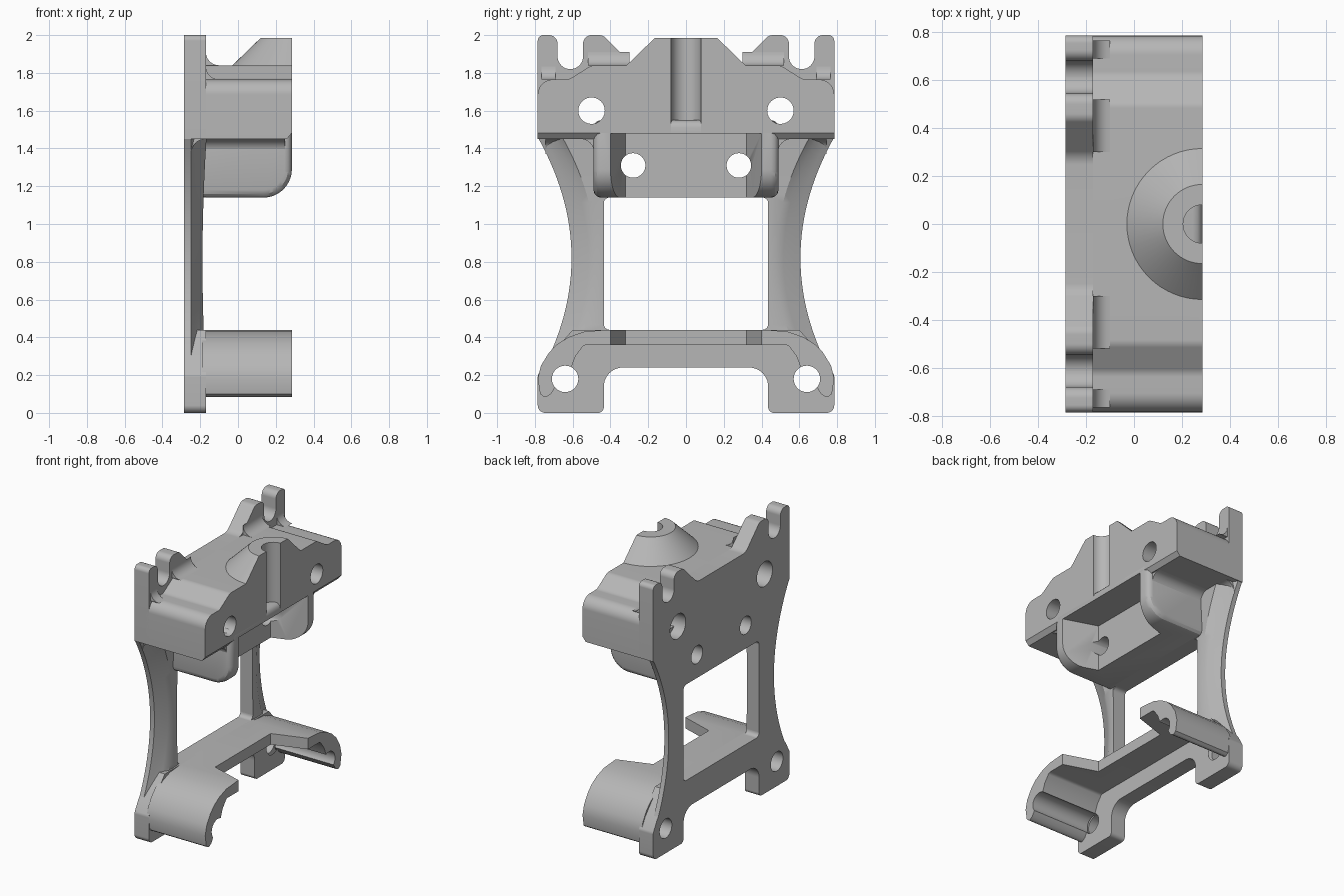
import bpy, bmesh, math
from mathutils import Vector

if "Cube" in bpy.data.objects:
    bpy.data.objects.remove(bpy.data.objects["Cube"], do_unlink=True)

grey = bpy.data.materials.new("machined grey")
grey.use_nodes = True
COLOUR = (0.47, 0.47, 0.47, 1)
grey.diffuse_color = COLOUR
grey.node_tree.nodes["Principled BSDF"].inputs["Base Color"].default_value = COLOUR

BACK, FACE, FRONT = -0.285, -0.17, 0.285
parts = []


def make(name, bm, keep=True):
    bmesh.ops.recalc_face_normals(bm, faces=bm.faces)
    mesh = bpy.data.meshes.new(name)
    bm.to_mesh(mesh)
    bm.free()
    mesh.materials.append(grey)
    obj = bpy.data.objects.new(name, mesh)
    bpy.context.collection.objects.link(obj)
    if keep:
        parts.append(obj)
    return obj


def rounded(points, steps=8):
    """Outline with an optional radius as third value of a corner."""
    out = []
    for i, p in enumerate(points):
        c = Vector(p[:2])
        if len(p) < 3:
            out.append(tuple(c))
            continue
        u = (Vector(points[i - 1][:2]) - c).normalized()
        v = (Vector(points[(i + 1) % len(points)][:2]) - c).normalized()
        half = u.angle(v) / 2
        centre = c + (u + v).normalized() * p[2] / math.sin(half)
        a = c + u * p[2] / math.tan(half) - centre
        b = c + v * p[2] / math.tan(half) - centre
        for k in range(steps + 1):
            t = k / steps
            d = a.lerp(b, t).normalized() * p[2]
            out.append(tuple(centre + d))
    return out


def mirrored(half):
    """Close a half outline that starts and ends on the centre line."""
    pts = rounded(half)
    return pts + [(-y, z) for y, z in reversed(pts) if y > 1e-6]


def prism(name, pts, axis, lo, hi, keep=True):
    place = {"X": lambda p, h: (h, p[0], p[1]),
             "Y": lambda p, h: (p[0], h, p[1]),
             "Z": lambda p, h: (p[0], p[1], h)}[axis]
    bm = bmesh.new()
    rings = [[bm.verts.new(place(p, h)) for p in pts] for h in (lo, hi)]
    for ring in rings:
        bm.faces.new(ring)
    n = len(pts)
    for i in range(n):
        j = (i + 1) % n
        bm.faces.new((rings[0][i], rings[0][j], rings[1][j], rings[1][i]))
    return make(name, bm, keep)


def circle(cx, cy, r, n=40):
    return [(cx + r * math.cos(2 * math.pi * i / n),
             cy + r * math.sin(2 * math.pi * i / n)) for i in range(n)]


def cove(a, b, sa, sb, r, n=8):
    """Concave corner filler outline."""
    ts = [math.pi / 2 * i / n for i in range(n + 1)]
    return [(a, b)] + [(a + sa * r * (1 - math.cos(t)),
                        b + sb * r * (1 - math.sin(t))) for t in ts]


def bake(obj):
    graph = bpy.context.evaluated_depsgraph_get()
    mesh = bpy.data.meshes.new_from_object(obj.evaluated_get(graph))
    obj.modifiers.clear()
    obj.data = mesh


def cut(cutter, *targets):
    for obj in targets:
        mod = obj.modifiers.new("cut", "BOOLEAN")
        mod.operation, mod.solver, mod.object = "DIFFERENCE", "EXACT", cutter
        bake(obj)
    bpy.data.objects.remove(cutter, do_unlink=True)


# Back plate: upper panel with slotted ears, lower panel with feet
upper_panel = prism("upper_panel", mirrored([
    (0, 1.14), (.46, 1.14), (.46, 1.45), (.785, 1.45), (.785, 2, .03),
    (.68, 2, .045), (.68, 1.82, .067), (.545, 1.82, .067), (.545, 2, .045),
    (.44, 2, .05), (.28, 1.84, .08), (0, 1.84)]), "X", BACK, FACE)
lower_panel = prism("lower_panel", mirrored([
    (0, .24), (.435, .24, .1), (.435, 0, .03), (.785, 0, .04), (.785, .2, .04),
    (.74, .28), (.6, .44), (0, .44)]), "X", BACK, FACE)

# Waisted side posts, thinner toward the outside
for side, word in ((1, "left"), (-1, "right")):
    bm = bmesh.new()
    rows = []
    for i in range(29):
        z = .25 + 1.21 * i / 28
        outer = .606 + .437 * (z - .82) ** 2
        face = -.188 + .05 * (z - .8) ** 2
        section = [(BACK, .435), (BACK, outer), (-.25, outer),
                   (-.235, outer - .03), (-.205, outer - .09),
                   (face, outer - .13), (face, .435)]
        rows.append([bm.verts.new((x, side * y, z)) for x, y in section])
    for lo, hi in zip(rows, rows[1:]):
        for k in range(len(lo)):
            m = (k + 1) % len(lo)
            bm.faces.new((lo[k], lo[m], hi[m], hi[k]))
    bm.faces.new(rows[0])
    bm.faces.new(rows[-1])
    make("side_post_" + word, bm)

# Upper block with stepped shoulders
top_block = prism("top_block", mirrored([
    (0, 1.45), (.785, 1.45), (.785, 1.765, .08), (.62, 1.765, .06),
    (.5, 1.84, .06), (0, 1.84)]), "X", FACE - .02, FRONT)
cut(prism("lip_cutter", [(.25, 1.44), (.3, 1.44), (.3, 1.5)], "Y", -1, 1, False),
    top_block)

# Rounded clamp block below it
clamp_block = prism("clamp_block", rounded([
    (-.25, 1.14), (FRONT, 1.14, .15), (FRONT, 1.55), (-.25, 1.55)], 12),
    "Y", -.49, .49)
bev = clamp_block.modifiers.new("edges", "BEVEL")
bev.width, bev.segments, bev.angle_limit = .04, 3, math.radians(60)
bake(clamp_block)
# Trim the bevelled back and underside flush with the plate
cut(prism("back_cutter", [(-.4, -1), (-.2, -1), (-.2, 1), (-.4, 1)],
          "Z", 1, 1.7, False), clamp_block)

# Lower shelf with curved hoods over the foot holes
shelf = prism("lower_shelf", mirrored([
    (0, .36), (.54, .36, .03), (.585, .3), (.615, .22), (.69, .14), (.715, .1),
    (.745, .08, .02), (.772, .1), (.785, .18), (.768, .25), (.725, .32),
    (.68, .365), (.62, .402), (.54, .43), (.42, .44), (0, .44)]),
    "X", FACE - .02, FRONT)

# Tapered front pocket through block and shelf
cut(prism("pocket_cutter", [(.04, -.32), (FRONT, -.4), (.4, -.4), (.4, .4),
                            (FRONT, .4), (.04, .32)], "Z", .3, 1.48, False),
    top_block, clamp_block, shelf)

# Half cone boss on top with its vertical bore
bm = bmesh.new()
bmesh.ops.create_cone(bm, cap_ends=True, segments=64, radius1=.325,
                      radius2=.165, depth=.155)
bmesh.ops.translate(bm, verts=bm.verts, vec=(FRONT, 0, 1.9075))
cone = make("cone_boss", bm)
cut(prism("half_cutter", [(FRONT, -1), (1, -1), (1, 1), (FRONT, 1)],
          "Z", 1, 3, False), cone)
cut(prism("bore_cutter", circle(FRONT, 0, .08), "Z", 1.4, 2.2, False),
    cone, top_block)

# Through holes and counterbores
for s in (-1, 1):
    cut(prism("hole_cutter", circle(s * .5, 1.6, .07), "X", -1, 1, False),
        top_block, upper_panel)
    cut(prism("hole_cutter", circle(s * .5, 1.6, .09), "X", -1, -.1, False),
        top_block, upper_panel)
    cut(prism("hole_cutter", circle(s * .28, 1.31, .065), "X", -1, 1, False),
        clamp_block, upper_panel)
    cut(prism("hole_cutter", circle(s * .64, .18, .07), "X", -1, 1, False),
        shelf, lower_panel)
    cut(prism("hole_cutter", circle(s * .64, .18, .125), "X", -.2, -.171, False),
        lower_panel)

# Concave fillets where parts meet
for s, word in ((1, "left"), (-1, "right")):
    for label, a, b, sb, r, y0, y1 in (
            ("inner_ear", FACE, 1.84, 1, .07, .3, .52),
            ("outer_ear", FACE, 1.765, 1, .07, .69, .765),
            ("block_underside", -.25, 1.45, -1, .08, .46, .745)):
        prism(f"{label}_fillet_{word}", cove(a, b, 1, sb, r), "Y",
              *sorted((s * y0, s * y1)))
    prism(f"clamp_fillet_{word}", cove(s * .488, 1.45, s, -1, .07),
          "X", -.24, .25)
    prism(f"window_top_fillet_{word}", cove(s * .435, 1.14, -s, -1, .03),
          "X", BACK, -.185)
    prism(f"window_bottom_fillet_{word}", cove(s * .435, .44, -s, 1, .03),
          "X", BACK, -.185)

# Smooth the curved faces, keep edges sharp
bpy.ops.object.select_all(action="DESELECT")
for obj in parts:
    obj.select_set(True)
bpy.context.view_layer.objects.active = parts[0]
bpy.ops.object.shade_smooth_by_angle(angle=math.radians(30))
